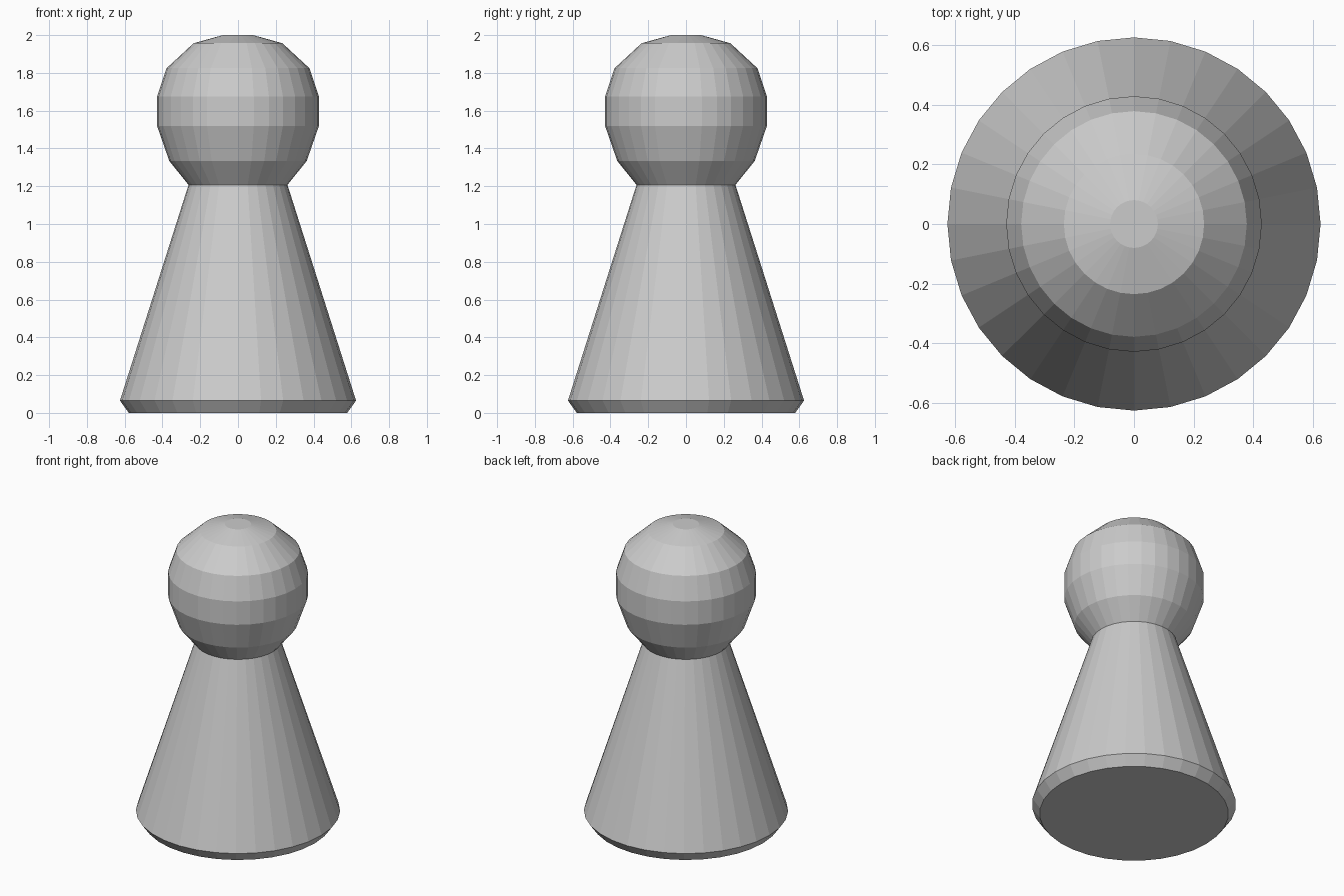
import bpy
import bmesh
from math import tau

cube = bpy.data.objects.get("Cube")
if cube:
    bpy.data.objects.remove(cube, do_unlink=True)

# Single plain grey
grey = bpy.data.materials.new("light grey")
grey.use_nodes = True
COLOUR = (0.6, 0.6, 0.6, 1)
grey.diffuse_color = COLOUR
grey.node_tree.nodes["Principled BSDF"].inputs["Base Color"].default_value = COLOUR

SIDES = 32


def lathe(name, profile, cap_bottom, cap_top):
    """Spin a (radius, height) profile around z, with flat faces."""
    bm = bmesh.new()
    verts = [bm.verts.new((r, 0, z)) for r, z in profile]
    edges = [bm.edges.new(pair) for pair in zip(verts, verts[1:])]
    bmesh.ops.spin(bm, geom=verts + edges, cent=(0, 0, 0), axis=(0, 0, 1),
                   angle=tau, steps=SIDES, use_merge=True)
    bmesh.ops.remove_doubles(bm, verts=bm.verts[:], dist=0.0001)
    # Flat caps on the chosen rims
    for wanted, height in ((cap_bottom, profile[0][1]), (cap_top, profile[-1][1])):
        if wanted:
            rim = [e for e in bm.edges
                   if e.is_boundary and all(abs(v.co.z - height) < 0.001 for v in e.verts)]
            bmesh.ops.contextual_create(bm, geom=rim)
    bmesh.ops.recalc_face_normals(bm, faces=bm.faces[:])
    # An open shell still has to face outwards
    bm.normal_update()
    side = max(bm.faces, key=lambda f: f.calc_center_median().x)
    if side.normal.x < 0:
        bmesh.ops.reverse_faces(bm, faces=bm.faces[:])
    mesh = bpy.data.meshes.new(name)
    bm.to_mesh(mesh)
    bm.free()
    mesh.materials.append(grey)
    obj = bpy.data.objects.new(name, mesh)
    bpy.context.collection.objects.link(obj)
    return obj


# Tapered body with a bevelled foot
lathe("body", [(0.578, 0), (0.625, 0.065), (0.262, 1.207)], True, False)

# Faceted round head with a small flat crown
lathe("head", [(0.262, 1.207), (0.364, 1.334), (0.428, 1.518), (0.428, 1.676),
               (0.378, 1.825), (0.235, 1.957), (0.08, 2.0)], False, True)
